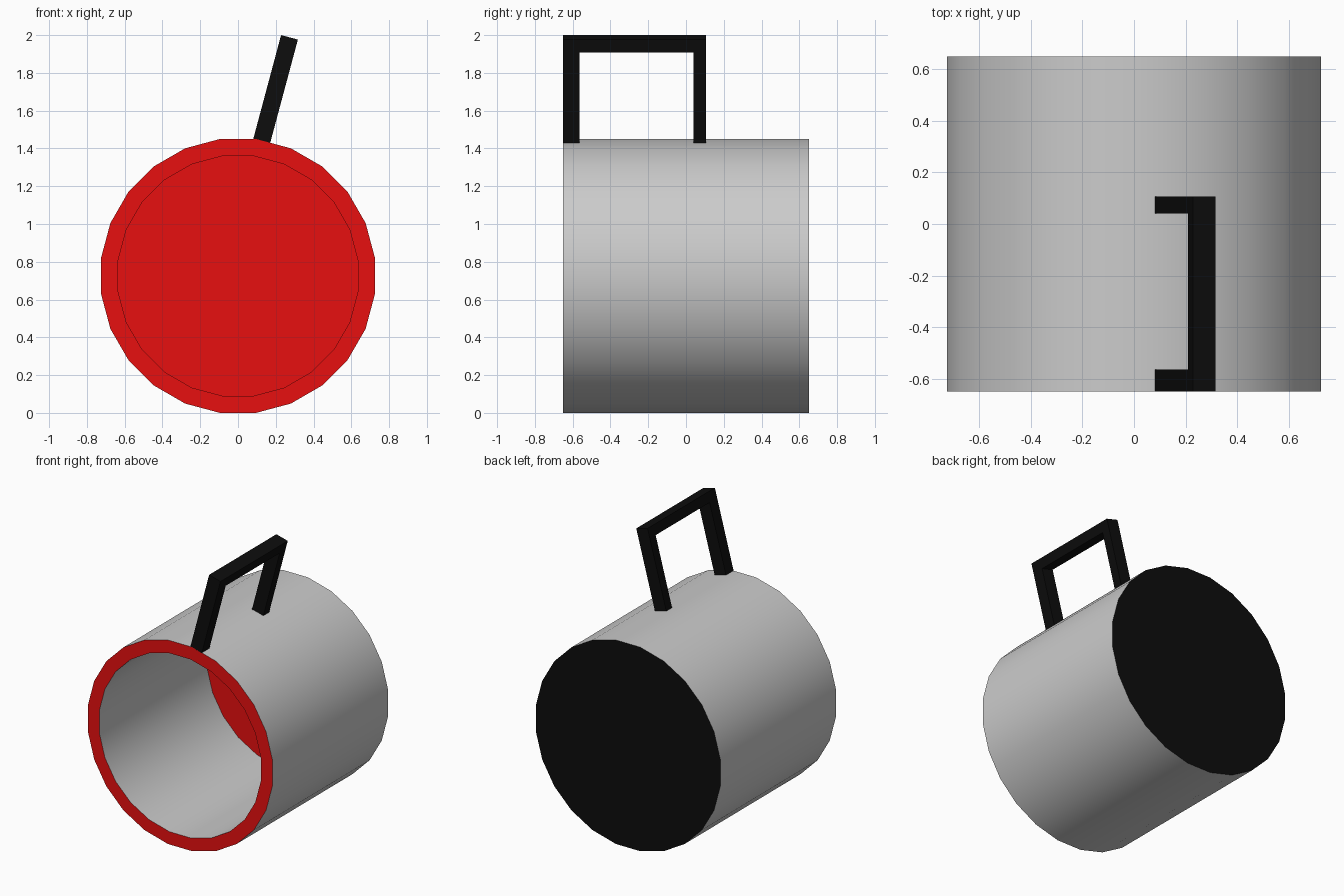
import bpy, bmesh, math
from mathutils import Vector

if "Cube" in bpy.data.objects:
    bpy.data.objects.remove(bpy.data.objects["Cube"])

SIDES = 24
CENTRE_Z = 0.725
R_OUT = CENTRE_Z / math.cos(math.pi / SIDES)
R_IN = 0.64
Y = 0.65


def material(name, rgb):
    m = bpy.data.materials.new(name)
    m.diffuse_color = (*rgb, 1)
    m.use_nodes = True
    m.node_tree.nodes["Principled BSDF"].inputs["Base Color"].default_value = m.diffuse_color
    return m


def finish(bm, name, mats):
    bmesh.ops.recalc_face_normals(bm, faces=bm.faces)
    mesh = bpy.data.meshes.new(name)
    bm.to_mesh(mesh)
    bm.free()
    obj = bpy.data.objects.new(name, mesh)
    bpy.context.collection.objects.link(obj)
    for m in mats:
        mesh.materials.append(m)
    return obj


grey = material("grey", (0.8, 0.8, 0.8))
red = material("red", (0.8, 0.005, 0.005))
black = material("black", (0.004, 0.004, 0.004))

# Hollow drum: rings from the back edge, over the front rim, to the inner floor
bm = bmesh.new()
rings = []
for r, y in [(R_OUT, Y), (R_OUT, -Y), (R_IN, -Y), (R_IN, 0.56)]:
    angles = [2 * math.pi * (k + 0.5) / SIDES for k in range(SIDES)]
    rings.append([bm.verts.new((r * math.cos(a), y, CENTRE_Z + r * math.sin(a))) for a in angles])
for (a, b), slot in zip(zip(rings, rings[1:]), (0, 1, 0)):
    for i in range(SIDES):
        j = (i + 1) % SIDES
        f = bm.faces.new((a[i], a[j], b[j], b[i]))
        f.material_index = slot
        f.smooth = slot == 0
bm.faces.new(rings[0]).material_index = 2   # black back
bm.faces.new(rings[-1]).material_index = 1  # red inner floor
drum = finish(bm, "drum", [grey, red, black])
bpy.context.view_layer.objects.active = drum
drum.select_set(True)
bpy.ops.object.shade_smooth_by_angle(angle=math.radians(30))
drum.select_set(False)

# Handle: arch outline standing square on the facet that leans 15 degrees
tilt = math.radians(15)
up = Vector((math.sin(tilt), 0, math.cos(tilt)))
side = Vector((math.cos(tilt), 0, -math.sin(tilt)))
foot = Vector((0.081, 0, 1.451))
TOP, BAR, WIDTH = 0.5685, 0.07, 0.092
outline = [(-0.65, 0), (-0.65, TOP), (0.106, TOP), (0.106, 0),
           (0.041, 0), (0.041, TOP - BAR), (-0.565, TOP - BAR), (-0.565, 0)]
bm = bmesh.new()
face = bm.faces.new([bm.verts.new(foot + up * h + Vector((0, y, 0))) for y, h in outline])
ext = bmesh.ops.extrude_face_region(bm, geom=[face])
bmesh.ops.translate(bm, vec=side * WIDTH,
                    verts=[v for v in ext["geom"] if isinstance(v, bmesh.types.BMVert)])
finish(bm, "handle", [black])
